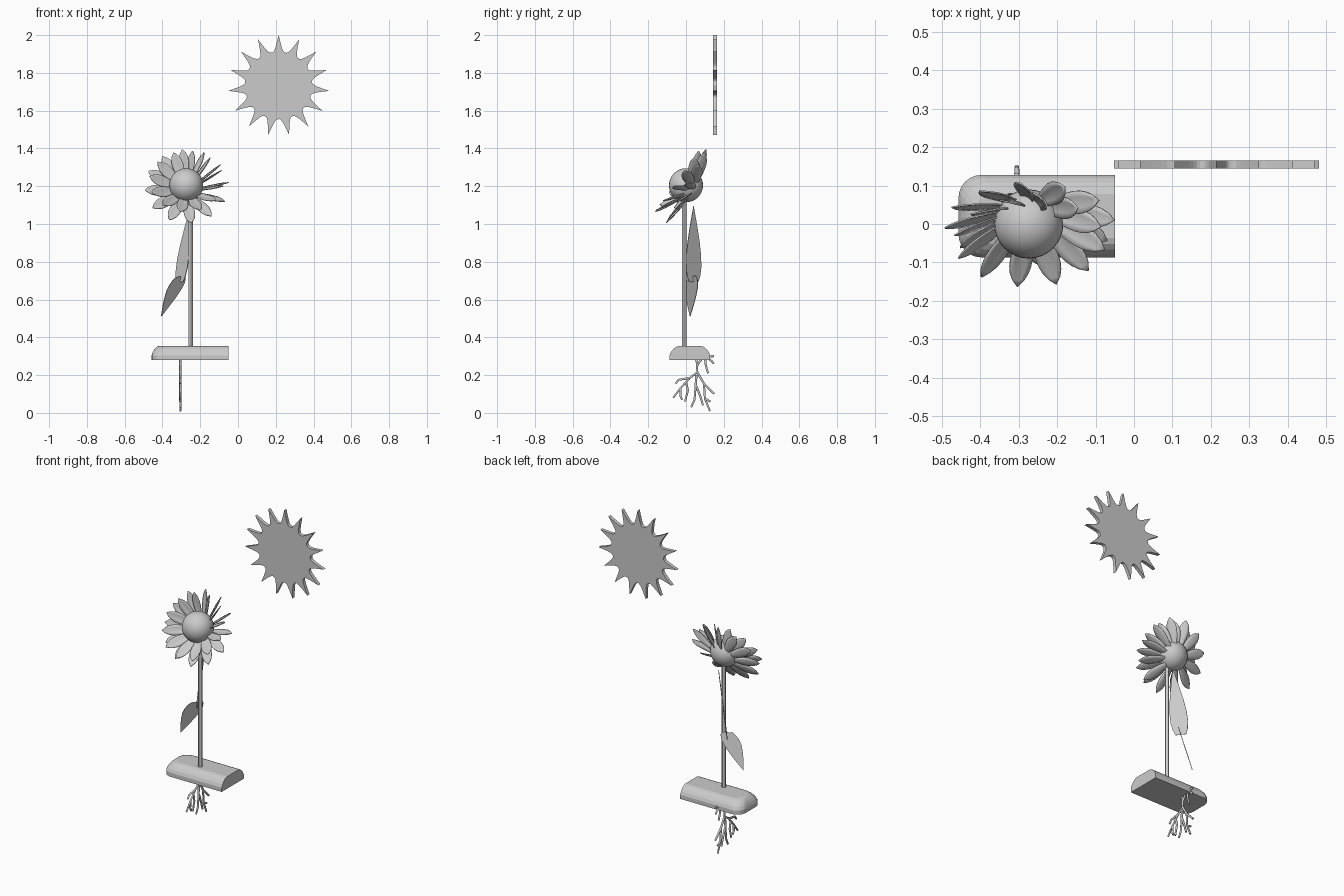
import bpy, bmesh, math
from mathutils import Vector
from math import sin, cos, pi, radians

if "Cube" in bpy.data.objects:
    bpy.data.objects.remove(bpy.data.objects["Cube"])


def make(name, verts, faces, smooth=False, thick=0):
    me = bpy.data.meshes.new(name)
    me.from_pydata([tuple(v) for v in verts], [], faces)
    bm = bmesh.new()
    bm.from_mesh(me)
    bmesh.ops.recalc_face_normals(bm, faces=bm.faces)
    bm.to_mesh(me)
    bm.free()
    ob = bpy.data.objects.new(name, me)
    bpy.context.collection.objects.link(ob)
    if smooth:
        for p in me.polygons:
            p.use_smooth = True
    if thick:
        m = ob.modifiers.new("thickness", 'SOLIDIFY')
        m.thickness, m.offset = thick, 0
    return ob


def loft(name, rings):
    # stack of closed rings with capped ends
    n = len(rings[0])
    faces = [(k * n + i, k * n + (i + 1) % n, (k + 1) * n + (i + 1) % n, (k + 1) * n + i)
             for k in range(len(rings) - 1) for i in range(n)]
    faces += [tuple(range(n)), tuple(range((len(rings) - 1) * n, len(rings) * n))]
    return make(name, [v for r in rings for v in r], faces)


# sun: flat star with curved valleys between the rays
def sun_ring(y):
    pts = []
    rays, seg = 15, 12
    for i in range(rays * seg):
        t = abs((i % seg) / seg * 2 - 1)
        r = 0.178 + 0.09 * t ** 2.6
        a = 2 * pi * (i / seg) / rays
        pts.append((0.215 + r * sin(a), y, 1.733 + r * cos(a)))
    return pts


loft("sun", [sun_ring(0.144), sun_ring(0.165)])


# mound of soil: rounded plan, stepped dome, cut flat at the right end
def soil_ring(d, z):
    x0, x1, y0, y1, r = -0.457 + d * 0.8, -0.05, -0.087 + d, 0.128 - d, 0.06
    r = min(r, (y1 - y0) / 2 - 0.002)
    pts = [(x1, y0, z), (x1, y1, z)]
    for cy, a0 in ((y1 - r, 90), (y0 + r, 180)):
        for k in range(7):
            a = radians(a0 + 15 * k)
            pts.append((x0 + r + r * cos(a), cy + r * sin(a), z))
    return pts


loft("soil_mound", [soil_ring(d, z) for d, z in
     ((0, .28), (0, .305), (.008, .323), (.02, .338), (.035, .35), (.05, .355))])

# stem
bpy.ops.mesh.primitive_cylinder_add(vertices=12, radius=0.012, depth=0.85,
                                    location=(-0.25, -0.01, 0.755))
bpy.context.object.name = "stem"
bpy.ops.object.shade_smooth_by_angle()

# roots: flat branching tubes, points are (y, z)
cu = bpy.data.curves.new("roots", 'CURVE')
cu.dimensions = '3D'
cu.bevel_depth, cu.bevel_resolution, cu.use_fill_caps = 0.007, 1, True
branches = [
    [(.05, .30), (.058, .265), (.06, .215), (.02, .185), (-.03, .13), (-.068, .08)],
    [(.06, .215), (.095, .155), (.10, .075), (.127, .01)],
    [(.055, .20), (.05, .13), (.045, .07), (.027, .03)],
    [(.02, .185), (-.04, .175), (-.055, .155)],
    [(.0, .165), (.01, .12), (-.005, .06)],
    [(-.03, .13), (-.03, .09), (-.02, .07)],
    [(.095, .155), (.12, .13), (.15, .10)],
    [(.055, .14), (.075, .09), (.09, .04)],
    [(.10, .075), (.13, .06)],
    [(.058, .25), (.075, .275), (.09, .29)],
    [(.10, .30), (.105, .25), (.117, .21)],
    [(.115, .29), (.135, .275), (.147, .26)],
    [(.13, .30), (.148, .30)],
]
for b in branches:
    s = cu.splines.new('POLY')
    s.points.add(len(b) - 1)
    for i, (y, z) in enumerate(b):
        s.points[i].co = (-0.305, y, z, 1)
        s.points[i].radius = 1.0 - 0.3 * i / len(b)
bpy.context.collection.objects.link(bpy.data.objects.new("roots", cu))


# heart-shaped leaves
def leaf(name, base, tip, side, width):
    base, tip = Vector(base), Vector(tip)
    axis = tip - base
    side = Vector(side).normalized() * width
    half = [(-.06, .35), (-.06, .6), (.02, .85), (.14, 1), (.3, .98),
            (.5, .78), (.7, .5), (.88, .2)]
    pts = [(0.02, 0)] + half + [(1, 0)] + [(t, -w) for t, w in reversed(half)]
    n = len(half)
    # strips between the two edges, so the notch stays clean
    faces = [(i, i + 1, 2 * n + 1 - i, 2 * n + 2 - i) for i in range(1, n)]
    faces = [(0, 1, 2), (0, 2 * n, 2 * n + 1), (0, 2, 2 * n)] + faces[1:] + [(n, n + 1, n + 2)]
    return make(name, [base + axis * t + side * w for t, w in pts], faces, thick=0.004)


leaf("upper_leaf", (-.305, .04, .715), (-.25, .04, 1.095), (-.6, .8, 0), .05)
leaf("lower_leaf", (-.31, .032, .71), (-.407, .022, .51), (.75, .6, .12), .052)

# flower head: frame tilted up towards the sky
C = Vector((-.272, 0, 1.2))
X, A, U = Vector((1, 0, 0)), Vector((0, -.88, .475)), Vector((0, .475, .88))

bpy.ops.mesh.primitive_uv_sphere_add(segments=32, ring_count=16, radius=0.09,
                                     location=(-.274, 0, 1.205))
bpy.context.object.name = "flower_centre"
bpy.ops.object.shade_smooth_by_angle()


def petal(name, th, radius, lift):
    out = X * cos(th) + U * sin(th)
    tan = U * cos(th) - X * sin(th)
    apex = C - A * 0.05
    axis = C + A * lift + out * radius - apex
    nrm = tan.cross(axis).normalized()
    if nrm.dot(A) < 0:
        nrm = -nrm
    # petals at the upper right are twisted nearly edge-on
    roll = radians(10 + 50 * max(0, cos(th - radians(35))))
    side = tan * cos(roll) - nrm * sin(roll)
    up = nrm * cos(roll) + tan * sin(roll)
    verts, rows = [], 12
    for i in range(rows + 1):
        t = i / rows
        w = 0.004 * (1 - t) + 0.029 * sin(pi * t ** 1.9) ** 0.75 if t < 1 else 0.001
        mid = apex + axis * t
        for s in (-1, -.5, 0, .5, 1):
            verts.append(mid + side * w * s + up * 0.006 * (s * s - 1) * sin(pi * t))
    faces = [(r * 5 + c, r * 5 + c + 1, r * 5 + c + 6, r * 5 + c + 5)
             for r in range(rows) for c in range(4)]
    make(name, verts, faces, smooth=True, thick=0.004)


for i in range(12):
    th = 2 * pi * i / 12 + 0.1
    petal("back_petal", th, 0.222, 0.0)
    th += pi / 12
    petal("front_petal", th, 0.198, 0.055 - 0.025 * sin(th))
